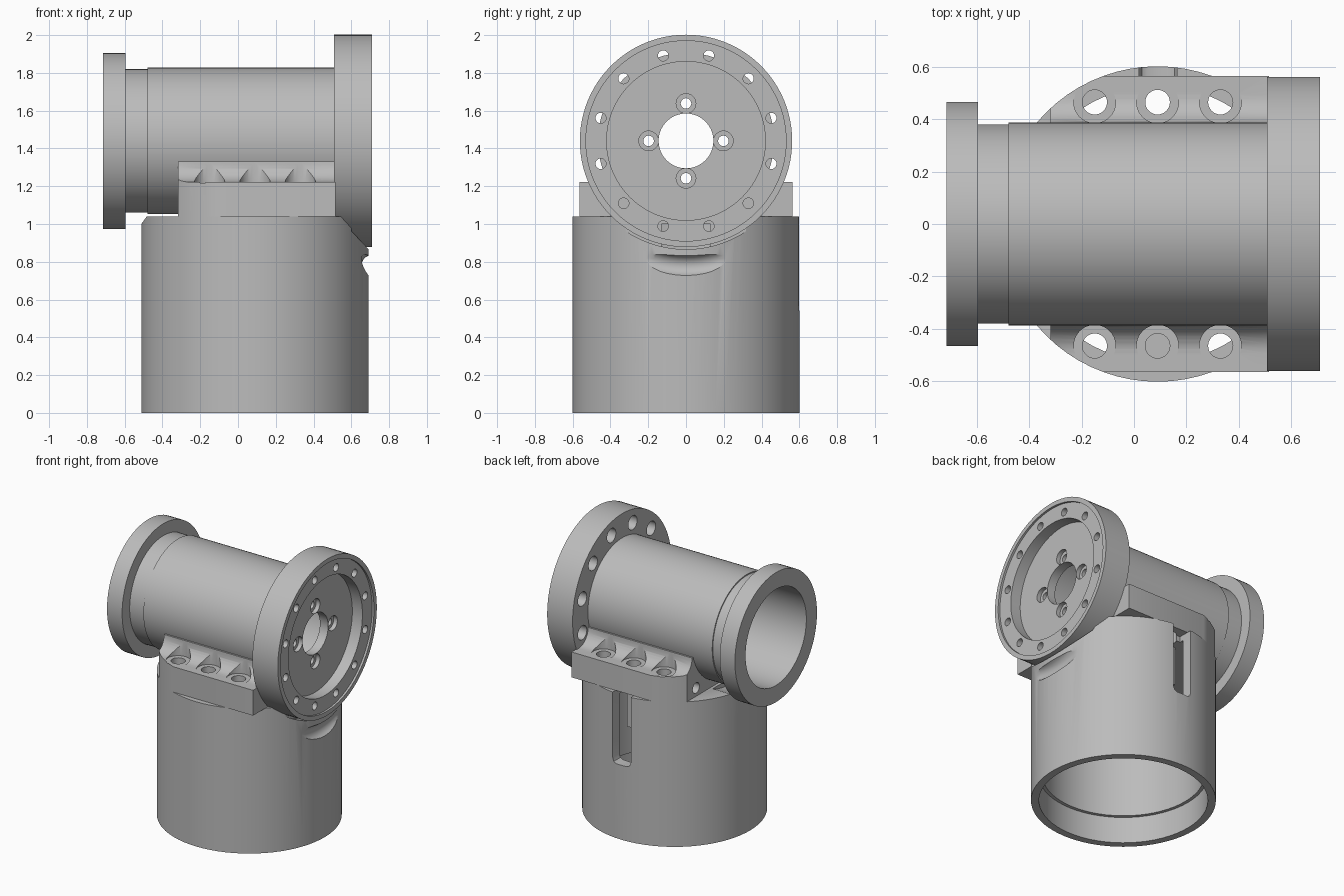
import bpy, bmesh, math
from math import sin, cos, pi, radians
from mathutils import Matrix, Vector

if "Cube" in bpy.data.objects:
    bpy.data.objects.remove(bpy.data.objects["Cube"])

metal = bpy.data.materials.new("grey_metal")
metal.use_nodes = True
COLOR = (0.5, 0.5, 0.5, 1)
metal.diffuse_color = COLOR
metal.node_tree.nodes["Principled BSDF"].inputs["Base Color"].default_value = COLOR

AXIS_Z = 1.44   # height of the horizontal tube
BASE_X = 0.09   # centre of the upright sleeve


def finish(name, bm):
    bmesh.ops.recalc_face_normals(bm, faces=bm.faces)
    mesh = bpy.data.meshes.new(name)
    bm.to_mesh(mesh)
    bm.free()
    obj = bpy.data.objects.new(name, mesh)
    bpy.context.collection.objects.link(obj)
    mesh.materials.append(metal)
    return obj


def rods(name, axis, lo, hi, radius, centres, sides=64):
    """Cylinders along x (centres are y, z) or z (centres are x, y)."""
    bm = bmesh.new()
    for a, b in centres:
        mid = (lo + hi) / 2
        if axis == "x":
            mat = Matrix.Translation((mid, a, b)) @ Matrix.Rotation(pi / 2, 4, "Y")
        else:
            mat = Matrix.Translation((a, b, mid))
        bmesh.ops.create_cone(bm, cap_ends=True, segments=sides, radius1=radius,
                              radius2=radius, depth=hi - lo, matrix=mat)
    return finish(name, bm)


def prism(name, axis, lo, hi, outline):
    """Extrude a closed outline along one axis."""
    place = {"x": lambda a, b: (lo, a, b), "y": lambda a, b: (a, lo, b),
             "z": lambda a, b: (a, b, lo)}[axis]
    step = Vector([(hi - lo) * (axis == k) for k in "xyz"])
    bm = bmesh.new()
    face = bm.faces.new([bm.verts.new(place(a, b)) for a, b in outline])
    new = bmesh.ops.extrude_face_region(bm, geom=[face])["geom"]
    bmesh.ops.translate(bm, vec=step, verts=[v for v in new if isinstance(v, bmesh.types.BMVert)])
    return finish(name, bm)


def box(name, x, y, z):
    return prism(name, "z", z[0], z[1], [(x[0], y[0]), (x[1], y[0]), (x[1], y[1]), (x[0], y[1])])


def torus(name, centre, major, minor, sides=96, ring=20):
    """Ring around an axis parallel to x."""
    bm = bmesh.new()
    loops = []
    for i in range(sides):
        t = 2 * pi * i / sides
        loop = []
        for j in range(ring):
            p = 2 * pi * j / ring
            r = major + minor * cos(p)
            loop.append(bm.verts.new((centre[0] + minor * sin(p), centre[1] + r * sin(t),
                                      centre[2] + r * cos(t))))
        loops.append(loop)
    for i in range(sides):
        a, b = loops[i], loops[(i + 1) % sides]
        for j in range(ring):
            k = (j + 1) % ring
            bm.faces.new((a[j], a[k], b[k], b[j]))
    return finish(name, bm)


def combine(obj, tools, operation="DIFFERENCE"):
    """Apply boolean tools to an object and remove the tools."""
    for tool in tools:
        mod = obj.modifiers.new("shape", "BOOLEAN")
        mod.operation, mod.solver, mod.object = operation, "EXACT", tool
    graph = bpy.context.evaluated_depsgraph_get()
    mesh = bpy.data.meshes.new_from_object(obj.evaluated_get(graph))
    obj.modifiers.clear()
    obj.data = mesh
    for tool in tools:
        bpy.data.objects.remove(tool)


on_axis = [(0, AXIS_Z)]
on_base = [(BASE_X, 0)]


def circle(radius, count, start):
    return [(radius * cos(start + 2 * pi * i / count), AXIS_Z + radius * sin(start + 2 * pi * i / count))
            for i in range(count)]


bolts = [(BASE_X + dx, y) for dx in (-0.24, 0, 0.24) for y in (-0.465, 0.465)]

# Upright hollow sleeve with a stepped bore, grooves and a rear slot
sleeve = rods("base_sleeve", "z", 0, 1.04, 0.602, on_base, 72)
slot = [(0.02, 1.1), (0.02, 0.57), (0.03, 0.545), (0.05, 0.535),
        (0.135, 0.535), (0.155, 0.545), (0.165, 0.57), (0.165, 1.1)]
combine(sleeve, [
    rods("lower_bore", "z", -0.1, 0.19, 0.55, on_base),
    rods("upper_bore", "z", 0.1, 1.0, 0.527, on_base),
    rods("collar_clearance", "x", -0.7, -0.34, 0.44, on_axis),
    rods("flange_clearance", "x", 0.6, 0.8, 0.574, on_axis, 96),
    torus("arc_groove", (0.71, 0, AXIS_Z), 0.66, 0.056),
    prism("rear_slot", "y", 0.49, 0.7, slot),
    rods("bolt_holes", "z", 0.98, 1.1, 0.047, bolts, 32),
])

# Clamp block with concave shoulders, rounded off at the collar end
half = [(0.565, 1.04), (0.565, 1.222)]
half += [(0.495 - 0.11 * sin(radians(a)), 1.332 - 0.11 * cos(radians(a))) for a in range(0, 91, 10)]
half += [(0.36, 1.332)]
outline = half + [(-y, z) for y, z in reversed(half)]
block = prism("clamp_block", "x", -0.318, 0.515, outline)
rounded = [(BASE_X + 0.602 * cos(radians(a)), 0.602 * sin(radians(a))) for a in range(90, 271, 5)]
combine(block, [prism("block_outline", "z", 0.9, 1.5, rounded + [(0.8, -0.602), (0.8, 0.602)])],
        "INTERSECT")
combine(block, [
    rods("block_bore", "x", -1, 1, 0.36, on_axis),
    rods("bolt_through", "z", 0.9, 1.4, 0.047, bolts, 32),
    rods("bolt_seats", "z", 1.218, 1.5, 0.08, bolts, 40),
    rods("end_holes", "x", -0.5, -0.22, 0.038, [(-0.34, 1.1), (0.34, 1.1)], 24),
])

# Horizontal tube, slightly narrower beside the collar
tube = rods("cross_tube", "x", -0.48, 0.52, 0.388, on_axis, 96)
combine(tube, [rods("neck", "x", -0.65, -0.4, 0.38, on_axis, 96)], "UNION")
combine(tube, [rods("tube_bore", "x", -0.9, 0.9, 0.345, on_axis, 96)])

# Plain collar at the open end
collar = rods("end_collar", "x", -0.715, -0.595, 0.466, on_axis, 96)
combine(collar, [rods("collar_bore", "x", -0.9, 0, 0.345, on_axis, 96)])

# Large bolt flange with a recessed face and rings of holes
flange = rods("bolt_flange", "x", 0.508, 0.71, 0.562, on_axis, 96)
combine(flange, [
    rods("rim_step", "x", 0.695, 0.8, 0.53, on_axis, 96),
    rods("face_recess", "x", 0.615, 0.8, 0.42, on_axis, 96),
    rods("rear_bore", "x", 0.4, 0.55, 0.345, on_axis, 96),
    rods("centre_hole", "x", 0.4, 0.8, 0.145, on_axis),
    rods("rim_holes", "x", 0.4, 0.8, 0.028, circle(0.467, 12, radians(15)), 24),
    rods("rim_seats", "x", 0.4, 0.6, 0.05, circle(0.467, 12, radians(15)), 32),
    rods("face_holes", "x", 0.4, 0.8, 0.028, circle(0.198, 4, 0), 24),
    rods("face_seats", "x", 0.585, 0.8, 0.052, circle(0.198, 4, 0), 32),
])

# Inner lugs under the block
front_lug = box("front_lug", (0.02, 0.165), (-0.53, -0.38), (0.75, 0.99))
rear_lug = box("rear_lug", (0.0, 0.18), (0.36, 0.415), (0.72, 1.01))
hole = rods("lug_hole", "z", -0.1, 0.1, 0.025, [(0, 0)], 24)
hole.data.transform(Matrix.Translation((0.09, 0.4, 0.87)) @ Matrix.Rotation(pi / 2, 4, "X"))
combine(rear_lug, [hole])

# Smooth the curved walls, keep machined edges crisp
bpy.ops.object.select_all(action="DESELECT")
for part in (sleeve, block, tube, collar, flange, front_lug, rear_lug):
    part.select_set(True)
bpy.context.view_layer.objects.active = sleeve
bpy.ops.object.shade_smooth_by_angle(angle=radians(30))
